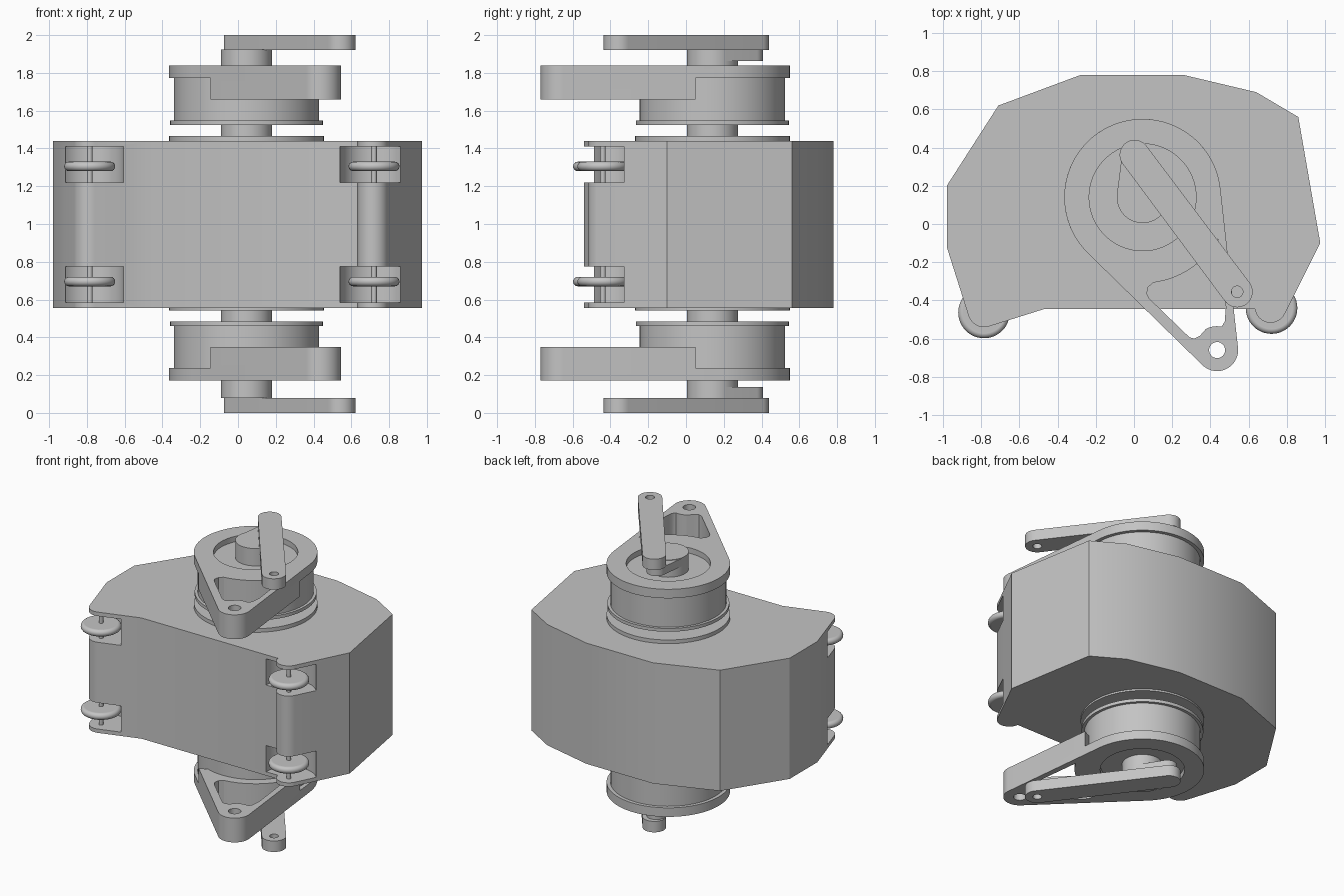
import bpy, bmesh
from math import radians, cos, sin, atan2, acos, hypot

if "Cube" in bpy.data.objects:
    bpy.data.objects.remove(bpy.data.objects["Cube"], do_unlink=True)

grey = bpy.data.materials.new("plain grey")
grey.use_nodes = True
GREY = (0.55, 0.55, 0.55, 1)
grey.diffuse_color = GREY
grey.node_tree.nodes["Principled BSDF"].inputs["Base Color"].default_value = GREY


def arc(c, r, a, b, n):
    """Points on an arc from angle a to b, in degrees."""
    return [(c[0] + r * cos(radians(a + (b - a) * i / n)),
             c[1] + r * sin(radians(a + (b - a) * i / n))) for i in range(n + 1)]


def circle(c, r, n=64):
    return arc(c, r, 0, 360, n)[:-1]


def link(c1, r1, c2, r2):
    """Outline of two circles joined by their outer tangents."""
    dx, dy = c2[0] - c1[0], c2[1] - c1[1]
    a = atan2(dy, dx) * 180 / 3.14159265
    b = acos((r1 - r2) / hypot(dx, dy)) * 180 / 3.14159265
    return arc(c2, r2, a - b, a + b, 20) + arc(c1, r1, a + b, a - b + 360, 48)


def prism(name, outline, z0, z1):
    lo, hi = min(z0, z1), max(z0, z1)
    bm = bmesh.new()
    face = bm.faces.new([bm.verts.new((x, y, lo)) for x, y in outline])
    top = bmesh.ops.extrude_face_region(bm, geom=[face])["geom"]
    bmesh.ops.translate(bm, vec=(0, 0, hi - lo),
                        verts=[v for v in top if isinstance(v, bmesh.types.BMVert)])
    bmesh.ops.recalc_face_normals(bm, faces=bm.faces)
    mesh = bpy.data.meshes.new(name)
    bm.to_mesh(mesh)
    bm.free()
    obj = bpy.data.objects.new(name, mesh)
    bpy.context.collection.objects.link(obj)
    mesh.materials.append(grey)
    return obj


def activate(obj):
    bpy.ops.object.select_all(action="DESELECT")
    obj.select_set(True)
    bpy.context.view_layer.objects.active = obj


def cut(obj, cutter):
    mod = obj.modifiers.new("cut", "BOOLEAN")
    mod.operation, mod.solver, mod.object = "DIFFERENCE", "EXACT", cutter
    activate(obj)
    bpy.ops.object.modifier_apply(modifier=mod.name)
    bpy.data.objects.remove(cutter, do_unlink=True)


def smooth(obj):
    activate(obj)
    bpy.ops.object.shade_smooth_by_angle(angle=radians(30))


# Housing with two rounded front corners
LEFT_POST, RIGHT_POST = (0.715, -0.435), (-0.785, -0.455)
outline = [(-0.28, 0.78), (-0.71, 0.62), (-0.98, 0.2), (-0.98, -0.12)]
outline += arc(RIGHT_POST, 0.085, 198, 288, 10) + [(-0.47, -0.445), (0.632, -0.445)]
outline += arc(LEFT_POST, 0.082, 180, 333, 14)
outline += [(0.975, -0.1), (0.86, 0.56), (0.64, 0.69), (0.26, 0.78)]
housing = prism("housing", outline, 0.556, 1.44)

# Wheel pockets, axles and rollers
for side, post in (("left", (0.72, -0.44)), ("right", (-0.785, -0.463))):
    for level, z in (("upper", 1.315), ("lower", 0.68)):
        cut(housing, prism("pocket_cutter", circle(post, 0.18), z - 0.096, z + 0.096))
        smooth(prism(f"{side}_{level}_axle", circle(post, 0.015, 16), z - 0.1, z + 0.1))
        wheel_z = 1.305 if level == "upper" else 0.695
        bpy.ops.mesh.primitive_torus_add(major_radius=0.11, minor_radius=0.025,
                                         major_segments=48, minor_segments=16,
                                         location=(*post, wheel_z))
        wheel = bpy.context.object
        wheel.name = f"{side}_{level}_wheel"
        wheel.data.materials.append(grey)
        smooth(wheel)
        smooth(prism(f"{side}_{level}_wheel_disc", circle(post, 0.11, 48),
                     wheel_z - 0.0245, wheel_z + 0.0245))
smooth(housing)

# Drum, lever and crank on each end
HUB, TIP = (0.045, 0.14), (0.435, -0.66)
CRANK_START, CRANK_END = (0.003, 0.362), (0.54, -0.355)
AX, AY = 0.438, -0.899  # direction from hub to lever tip

window = arc(HUB, 0.45, -83, -29, 16) + [(0.481, -0.436), (0.475, -0.51), (0.46, -0.535)]
window += arc(TIP, 0.125, 80, 118, 6)
window += [(0.345, -0.585), (0.315, -0.6), (0.29, -0.593), (0.08, -0.39), (0.067, -0.365),
           (0.073, -0.332)]


def across(d, s):
    """Point at distance d along the lever and s across it."""
    return (HUB[0] + AX * d - AY * s, HUB[1] + AY * d + AX * s)


for level in ("upper", "lower"):
    def z(h, shift=0.01):
        return h if level == "upper" else 2 - h + shift

    for part, r, a, b in (("base_ring", 0.41, 1.4, 1.467), ("shaft", 0.135, 1.4, 1.925),
                          ("drum_flange", 0.405, 1.525, 1.549), ("drum", 0.385, 1.545, 1.78)):
        smooth(prism(f"{level}_{part}", circle(HUB, r), z(a), z(b)))

    lever = prism(f"{level}_lever", link(HUB, 0.41, TIP, 0.11), z(1.66), z(1.838))
    step = [across(0.265, -1), across(0.265, 1), across(-1, 1), across(-1, -1)]
    cut(lever, prism("step_cutter", step, z(1.5), z(1.772)))
    cut(lever, prism("window_cutter", window, z(1.5), z(1.95)))
    cut(lever, prism("recess_cutter", circle(HUB, 0.28), z(1.798), z(1.95)))
    cut(lever, prism("hole_cutter", circle(TIP, 0.042, 32), z(1.5), z(1.95)))
    smooth(lever)

    smooth(prism(f"{level}_crank_lobe", link(HUB, 0.135, (0.0, 0.342), 0.065),
                 z(1.863, 0), z(1.921, 0)))
    crank = prism(f"{level}_crank", link(CRANK_START, 0.078, CRANK_END, 0.081),
                  z(1.92, 0), z(2, 0))
    cut(crank, prism("hole_cutter", circle(CRANK_END, 0.03, 32), z(1.9, 0), z(2.05, 0)))
    smooth(crank)
